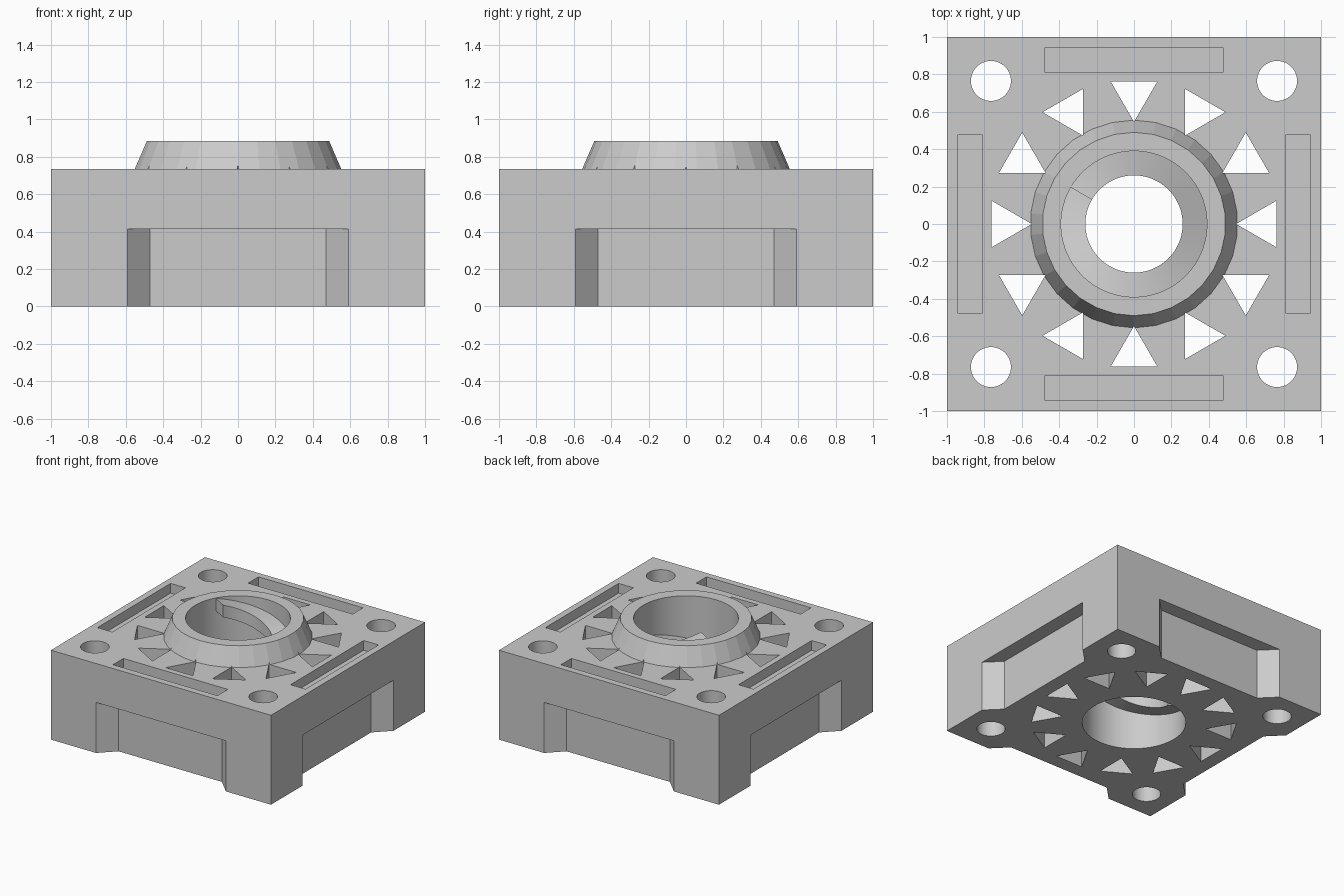
import bpy, bmesh
from math import pi, cos, sin, radians
from mathutils import Matrix

if "Cube" in bpy.data.objects:
    bpy.data.objects.remove(bpy.data.objects["Cube"])

grey = bpy.data.materials.new("plain_grey")
grey.use_nodes = True
colour = (0.6, 0.6, 0.6, 1)
grey.diffuse_color = colour
grey.node_tree.nodes["Principled BSDF"].inputs["Base Color"].default_value = colour

BLOCK_TOP, COLLAR_TOP = 0.735, 0.885
BORE, THROAT = 0.39, 0.26


def make_object(name, bm):
    bmesh.ops.recalc_face_normals(bm, faces=bm.faces)
    mesh = bpy.data.meshes.new(name)
    bm.to_mesh(mesh)
    bm.free()
    mesh.materials.append(grey)
    obj = bpy.data.objects.new(name, mesh)
    bpy.context.collection.objects.link(obj)
    return obj


def prism(bm, outline, z0, z1):
    """Extrude a flat outline from z0 to z1."""
    low = [bm.verts.new((x, y, z0)) for x, y in outline]
    high = [bm.verts.new((x, y, z1)) for x, y in outline]
    bm.faces.new(low[::-1])
    bm.faces.new(high)
    n = len(low)
    for i in range(n):
        j = (i + 1) % n
        bm.faces.new((low[i], low[j], high[j], high[i]))


def ring(cx, cy, r, n, turn=0.0):
    return [(cx + r * cos(turn + 2 * pi * i / n), cy + r * sin(turn + 2 * pi * i / n))
            for i in range(n)]


def rotated(outline, a):
    return [(x * cos(a) - y * sin(a), x * sin(a) + y * cos(a)) for x, y in outline]


def boolean(target, other, operation):
    mod = target.modifiers.new(operation, "BOOLEAN")
    mod.operation, mod.solver, mod.object = operation, "EXACT", other
    bpy.context.view_layer.objects.active = target
    bpy.ops.object.modifier_apply(modifier=mod.name)
    bpy.data.objects.remove(other)


# Square block
bm = bmesh.new()
prism(bm, [(-1, -1), (1, -1), (1, 1), (-1, 1)], 0, BLOCK_TOP)
block = make_object("block", bm)

# Tapered collar, sunk slightly along its own slope into the block
bm = bmesh.new()
slope = (0.555 - 0.49) / (COLLAR_TOP - BLOCK_TOP)
sink = 0.05
bmesh.ops.create_cone(bm, cap_ends=True, segments=30, radius1=0.555 + slope * sink, radius2=0.49,
                      depth=COLLAR_TOP - BLOCK_TOP + sink,
                      matrix=Matrix.Translation((0, 0, (COLLAR_TOP + BLOCK_TOP - sink) / 2)))
boolean(block, make_object("collar", bm), "UNION")

# Cutters: bore, corner holes, triangular vents, top slots, side recesses
bm = bmesh.new()
prism(bm, ring(0, 0, BORE, 96), -0.1, 1)
for k in range(4):
    a = k * pi / 2
    prism(bm, rotated(ring(0.765, 0.765, 0.107, 48), a), -0.1, 1)
    prism(bm, rotated([(-0.475, -0.945), (0.475, -0.945), (0.475, -0.81), (-0.475, -0.81)], a),
          BLOCK_TOP - 0.08, 1)
    prism(bm, rotated([(-0.59, -1), (-0.59, -1.1), (0.59, -1.1), (0.59, -1),
                       (0.47, -0.88), (-0.47, -0.88)], a), -0.1, 0.415)
for k in range(12):
    a = k * pi / 6
    prism(bm, ring(0.69 * cos(a), 0.69 * sin(a), 0.144, 3, a + pi), -0.1, 1)
boolean(block, make_object("cutter", bm), "DIFFERENCE")

# Helical ledge winding once down the bore
bm = bmesh.new()
STEPS, PITCH, THICK, START = 120, 0.6, 0.1, radians(150)
sections = []
for i in range(STEPS + 1):
    t = i / STEPS
    a, z = START - 2 * pi * t, COLLAR_TOP - 0.005 - PITCH * t
    sections.append([bm.verts.new((r * cos(a), r * sin(a), h)) for r, h in
                     ((THROAT, z), (BORE + 0.01, z), (BORE + 0.01, z - THICK), (THROAT, z - THICK))])
for p, q in zip(sections, sections[1:]):
    for i in range(4):
        j = (i + 1) % 4
        bm.faces.new((p[i], p[j], q[j], q[i]))
bm.faces.new(sections[0])
bm.faces.new(sections[-1][::-1])
ledge = make_object("spiral_ledge", bm)

# Smooth round walls while keeping facets and corners crisp
for obj in (block, ledge):
    bpy.ops.object.select_all(action="DESELECT")
    obj.select_set(True)
    bpy.context.view_layer.objects.active = obj
    bpy.ops.object.shade_smooth_by_angle(angle=radians(10))
